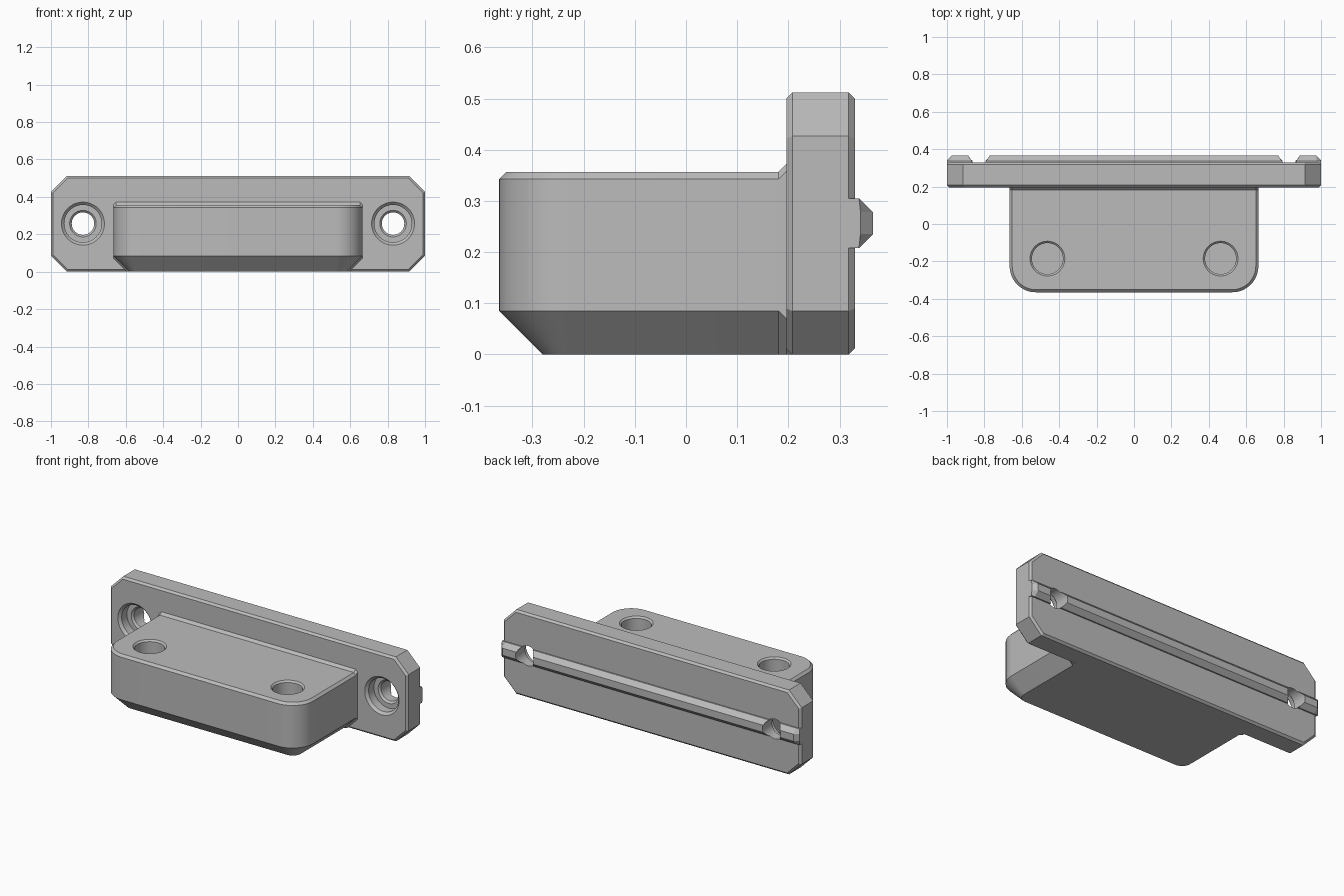
import bpy, bmesh, math

cube = bpy.data.objects.get("Cube")
if cube:
    bpy.data.objects.remove(cube, do_unlink=True)

grey = bpy.data.materials.new("plain_grey")
grey.use_nodes = True
COLOUR = (0.5, 0.5, 0.5, 1)
grey.diffuse_color = COLOUR
grey.node_tree.nodes["Principled BSDF"].inputs["Base Color"].default_value = COLOUR


def loft(name, rings):
    """Skin a stack of equal-length rings and cap both ends."""
    bm = bmesh.new()
    loops = [[bm.verts.new(p) for p in ring] for ring in rings]
    n = len(loops[0])
    for a, b in zip(loops, loops[1:]):
        for i in range(n):
            j = (i + 1) % n
            bm.faces.new((a[i], a[j], b[j], b[i]))
    bm.faces.new(loops[0])
    bm.faces.new(loops[-1])
    bmesh.ops.recalc_face_normals(bm, faces=bm.faces)
    mesh = bpy.data.meshes.new(name)
    bm.to_mesh(mesh)
    bm.free()
    mesh.materials.append(grey)
    obj = bpy.data.objects.new(name, mesh)
    bpy.context.collection.objects.link(obj)
    return obj


def activate(obj):
    bpy.ops.object.select_all(action='DESELECT')
    obj.select_set(True)
    bpy.context.view_layer.objects.active = obj


def drill(obj, profile, place):
    """Cut a stepped round hole; profile holds (radius, depth) pairs."""
    steps = 64
    angles = [2 * math.pi * i / steps for i in range(steps)]
    cutter = loft("hole_cutter", [[place(r * math.cos(a), r * math.sin(a), d)
                                   for a in angles] for r, d in profile])
    cutter.hide_render = True
    activate(obj)
    mod = obj.modifiers.new("hole", 'BOOLEAN')
    mod.operation = 'DIFFERENCE'
    mod.solver = 'EXACT'
    mod.object = cutter
    bpy.ops.object.modifier_apply(modifier=mod.name)
    bpy.data.objects.remove(cutter, do_unlink=True)


# Mounting plate: octagon with thin bevels on both faces
HEIGHT, BEVEL = 0.512, 0.012


def plate_ring(y, d):
    w, h = 1 - d, HEIGHT / 2 - d
    c = 0.085 - d * (2 - math.sqrt(2))
    quarter = [(w, h - c), (w - c, h)]
    pts = quarter + [(-x, z) for x, z in reversed(quarter)]
    pts += [(-x, -z) for x, z in pts]
    return [(x, y, z + HEIGHT / 2) for x, z in pts]


plate = loft("mounting_plate", [plate_ring(0.196, BEVEL), plate_ring(0.208, 0),
                                plate_ring(0.318, 0), plate_ring(0.33, BEVEL)])

# Locating rail on the back, its tip tapering at both ends


def rail_ring(x, tip):
    return [(x, y, z) for y, z in ((0.31, 0.208), (0.338, 0.208), (tip, 0.235),
                                   (tip, 0.278), (0.338, 0.305), (0.31, 0.305))]


rail = loft("back_rail", [rail_ring(-1, 0.341), rail_ring(-0.976, 0.365),
                          rail_ring(0.976, 0.365), rail_ring(1, 0.341)])

# Counterbored screw holes through plate and rail
screw = [(0.125, 0.186), (0.1, 0.211), (0.1, 0.262), (0.071, 0.262),
         (0.06, 0.273), (0.06, 0.4)]
for side in (-1, 1):
    for part in (plate, rail):
        drill(part, screw, lambda u, v, d: (side * 0.829 + u, d, 0.257 + v))

# Projecting block with rounded front corners and a chamfered underside


def block_ring(z, d):
    w, front, r = 0.665 - d, -0.365 + d, 0.14 - d
    half = [(w, 0.208)]
    for i in range(17):
        a = math.pi / 2 * i / 16
        half.append((w - r + r * math.cos(a), front + r - r * math.sin(a)))
    return [(x, y, z) for x, y in half + [(-x, y) for x, y in reversed(half)]]


block = loft("block", [block_ring(0, 0.085), block_ring(0.085, 0),
                       block_ring(0.343, 0), block_ring(0.357, 0.014)])
pocket = [(0.105, 0.369), (0.083, 0.347), (0.083, 0.15)]
for side in (-1, 1):
    drill(block, pocket, lambda u, v, d: (side * 0.463 + u, -0.185 + v, d))

# Small flare where the block meets the plate


def flare_ring(y, g):
    half = [(0.58 + g, 0), (0.665, 0.085 - g), (0.665, 0.343 + g),
            (0.651, 0.357 + g)]
    return [(x, y, z) for x, z in half + [(-x, z) for x, z in reversed(half)]]


flare = loft("block_flare", [flare_ring(0.181, 0), flare_ring(0.196, 0.015),
                             flare_ring(0.207, 0.015)])

for part in (plate, rail, block, flare):
    activate(part)
    bpy.ops.object.shade_smooth_by_angle(angle=math.radians(25))
